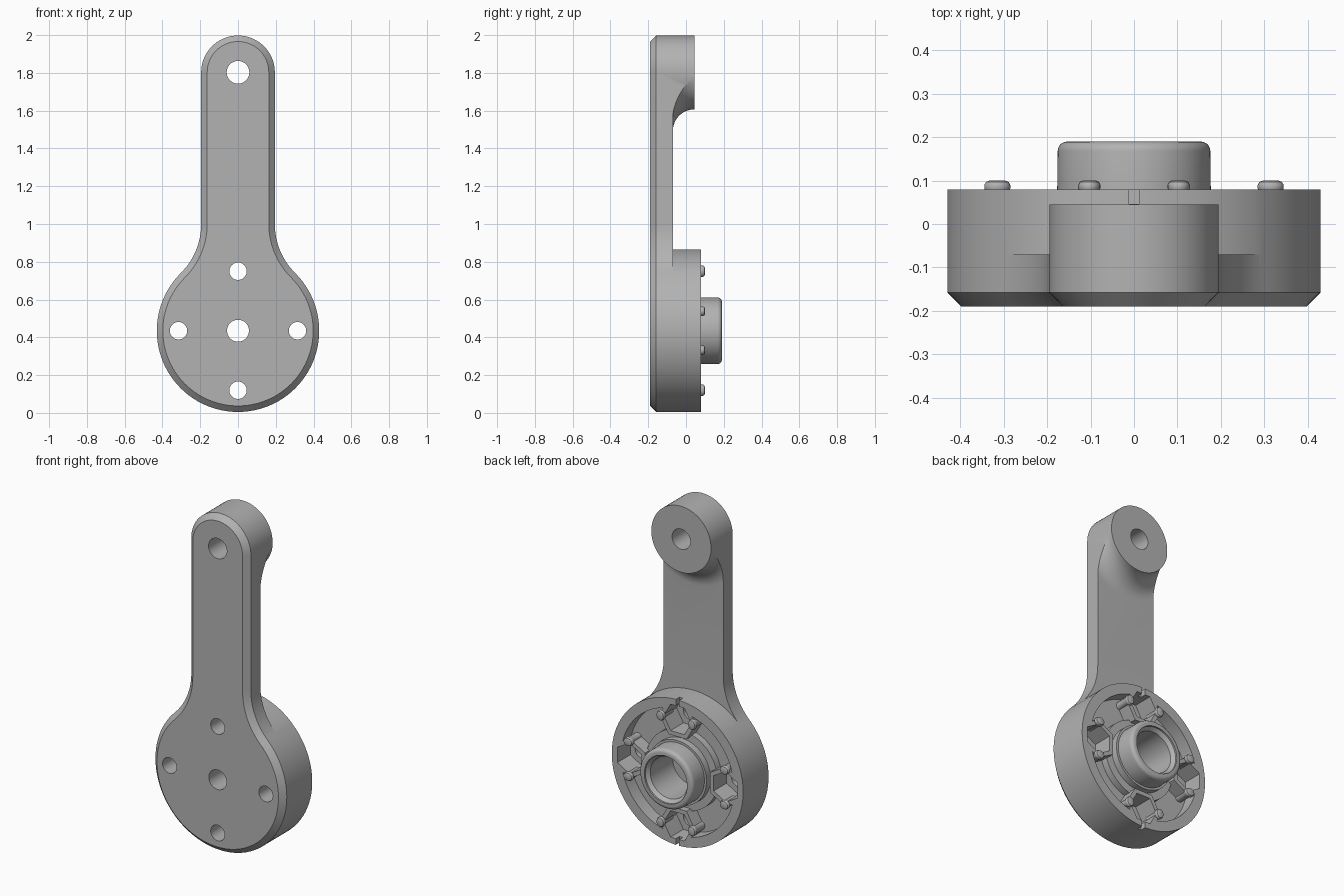
import bpy, bmesh
from math import pi, sin, cos, atan2

if "Cube" in bpy.data.objects:
    bpy.data.objects.remove(bpy.data.objects["Cube"])

DISC_Z, DISC_R = 0.435, 0.43
ARM_R, TOP_Z = 0.195, 1.803
BACK = 0.08

grey = bpy.data.materials.new("plain grey")
grey.use_nodes = True
grey.diffuse_color = (0.45, 0.45, 0.45, 1)
grey.node_tree.nodes["Principled BSDF"].inputs["Base Color"].default_value = (0.45, 0.45, 0.45, 1)


def loft(name, rings):
    """Closed solid through matching rings of points."""
    bm = bmesh.new()
    rows = [[bm.verts.new(p) for p in ring] for ring in rings]
    for a, b in zip(rows, rows[1:]):
        for i in range(len(a)):
            j = (i + 1) % len(a)
            bm.faces.new((a[i], a[j], b[j], b[i]))
    bm.faces.new(rows[0])
    bm.faces.new(rows[-1])
    bmesh.ops.recalc_face_normals(bm, faces=bm.faces)
    mesh = bpy.data.meshes.new(name)
    bm.to_mesh(mesh)
    bm.free()
    mesh.materials.append(grey)
    ob = bpy.data.objects.new(name, mesh)
    bpy.context.collection.objects.link(ob)
    return ob


def turned(name, x, z, profile, n=72, sx=1, sz=1):
    """Solid turned about a front-to-back axis; profile is (radius, y)."""
    return loft(name, [[(x + sx * r * cos(2 * pi * i / n), y, z + sz * r * sin(2 * pi * i / n))
                        for i in range(n)] for r, y in profile])


def block(name, x0, x1, y0, y1, z0, z1):
    return loft(name, [[(x0, y, z0), (x1, y, z0), (x1, y, z1), (x0, y, z1)] for y in (y0, y1)])


def combine(ob, other, op="DIFFERENCE"):
    mod = ob.modifiers.new("cut", "BOOLEAN")
    mod.operation, mod.solver, mod.object = op, "EXACT", other
    bpy.context.view_layer.objects.active = ob
    bpy.ops.object.modifier_apply(modifier=mod.name)
    bpy.data.objects.remove(other)


def arc(cx, cz, r, a0, a1, n):
    return [(cx + r * cos(a0 + (a1 - a0) * i / n), cz + r * sin(a0 + (a1 - a0) * i / n))
            for i in range(n + 1)]


def outline(y, inset=0):
    """Disc flowing through two fillets into a round-ended arm."""
    rise = 0.565
    fr = (ARM_R ** 2 + rise ** 2 - DISC_R ** 2) / (2 * (DISC_R - ARM_R))
    a = atan2(rise, ARM_R + fr)
    pts = arc(0, DISC_Z, DISC_R - inset, -pi / 2, a, 36)
    pts += arc(ARM_R + fr, DISC_Z + rise, fr + inset, pi + a, pi, 14)[1:]
    pts += arc(0, TOP_Z, ARM_R - inset, 0, pi / 2, 18)
    left = [(-x, z) for x, z in reversed(pts[1:-1])]
    return [(x, y, z) for x, z in pts + left]


# Main body with chamfered front edge
body = loft("crank_body", [outline(-0.19, 0.032), outline(-0.158), outline(BACK)])

# Thin the arm from behind, sparing the disc and the filleted end boss
waste = block("waste", -1, 1, -0.07, 0.5, -0.5, 2.5)
combine(waste, turned("disc_keep", 0, DISC_Z, [(DISC_R + 0.001, -0.3), (DISC_R + 0.001, 0.6)], 144))
fillet = [(0.195 + 0.115 * (1 - sin(t)), 0.045 - 0.115 * (1 - cos(t)))
          for t in [pi / 2 * i / 12 for i in range(13)]]
fillet = [(0.196 + 0.115 * (1 - cos(t)), 0.045 - 0.115 * sin(t))
          for t in [pi / 2 * i / 12 for i in range(12, -1, -1)]]
fillet = [(0.196 + 0.115 - 0.115 * sin(t), -0.07 + 0.115 * (1 - cos(t)))
          for t in [pi / 2 * i / 12 for i in range(13)]]
combine(waste, turned("boss_keep", 0, TOP_Z, [(0.311, -0.3)] + fillet, 96))
combine(body, waste)

# Four sockets around the hub: (x, z, sideways direction)
D = 0.315
sockets = [(0, DISC_Z + D, 1, 0), (0, DISC_Z - D, 1, 0), (D, DISC_Z, 0, 1), (-D, DISC_Z, 0, 1)]


def hexagon(name, x, z, r, y0, y1, turn):
    return loft(name, [[(x + r * cos(pi / 3 * i + turn), y, z + r * sin(pi / 3 * i + turn))
                        for i in range(6)] for y in (y0, y1)])


# Ring recess in the back of the disc, leaving hex walls and a stepped collar
recess = turned("recess", 0, DISC_Z, [(0.37, 0.0), (0.37, 0.4)], 96)
combine(recess, turned("collar_keep", 0, DISC_Z, [(0.235, -0.1), (0.235, 0.04), (0.19, 0.041), (0.19, 0.5)]))
for x, z, sx, sz in sockets:
    combine(recess, hexagon("hex_keep", x, z, 0.118, -0.2, 0.6, sz * pi / 2))
combine(body, recess)

# Raised hub with rounded rim
rim = [(0.154 + 0.022 * cos(t), 0.168 + 0.022 * sin(t)) for t in [pi / 2 * i / 5 for i in range(6)]]
combine(body, turned("hub", 0, DISC_Z, [(0.178, -0.02)] + rim), "UNION")
combine(body, turned("bore", 0, DISC_Z, [(0.122, -0.05), (0.122, 0.16), (0.14, 0.18), (0.14, 0.3)]))

# Through holes
combine(body, turned("centre_hole", 0, DISC_Z, [(0.058, -0.4), (0.058, 0.4)], 40))
combine(body, turned("end_hole", 0, TOP_Z, [(0.06, -0.4), (0.06, 0.4)], 40))
for x, z, sx, sz in sockets:
    combine(body, hexagon("nut_pocket", x, z, 0.09, -0.04, 0.3, sz * pi / 2))
    combine(body, turned("bolt_hole", x, z, [(0.046, -0.4), (0.046, 0.3)], 32))

# Narrow slots through the rim, top and bottom
for s in (-1, 1):
    z = sorted((DISC_Z + s * 0.35, DISC_Z + s * 0.5))
    combine(body, block("slot", -0.011, 0.011, 0.046, 0.3, *z))

# Snap knobs on the socket walls
knobs = []
for x, z, sx, sz in sockets:
    for s in (-1, 1):
        knobs.append(turned("snap_knob", x + s * sx * 0.103, z + s * sz * 0.103,
                            [(0.024, 0.0), (0.024, 0.07), (0.03, 0.082), (0.03, 0.09),
                             (0.026, 0.097), (0.018, 0.1)], 20,
                            0.85 if sx else 1, 0.85 if sz else 1))

# Smooth shading with crisp edges
bpy.ops.object.select_all(action="DESELECT")
for ob in [body] + knobs:
    ob.select_set(True)
bpy.context.view_layer.objects.active = body
bpy.ops.object.shade_smooth_by_angle(angle=pi / 6)
